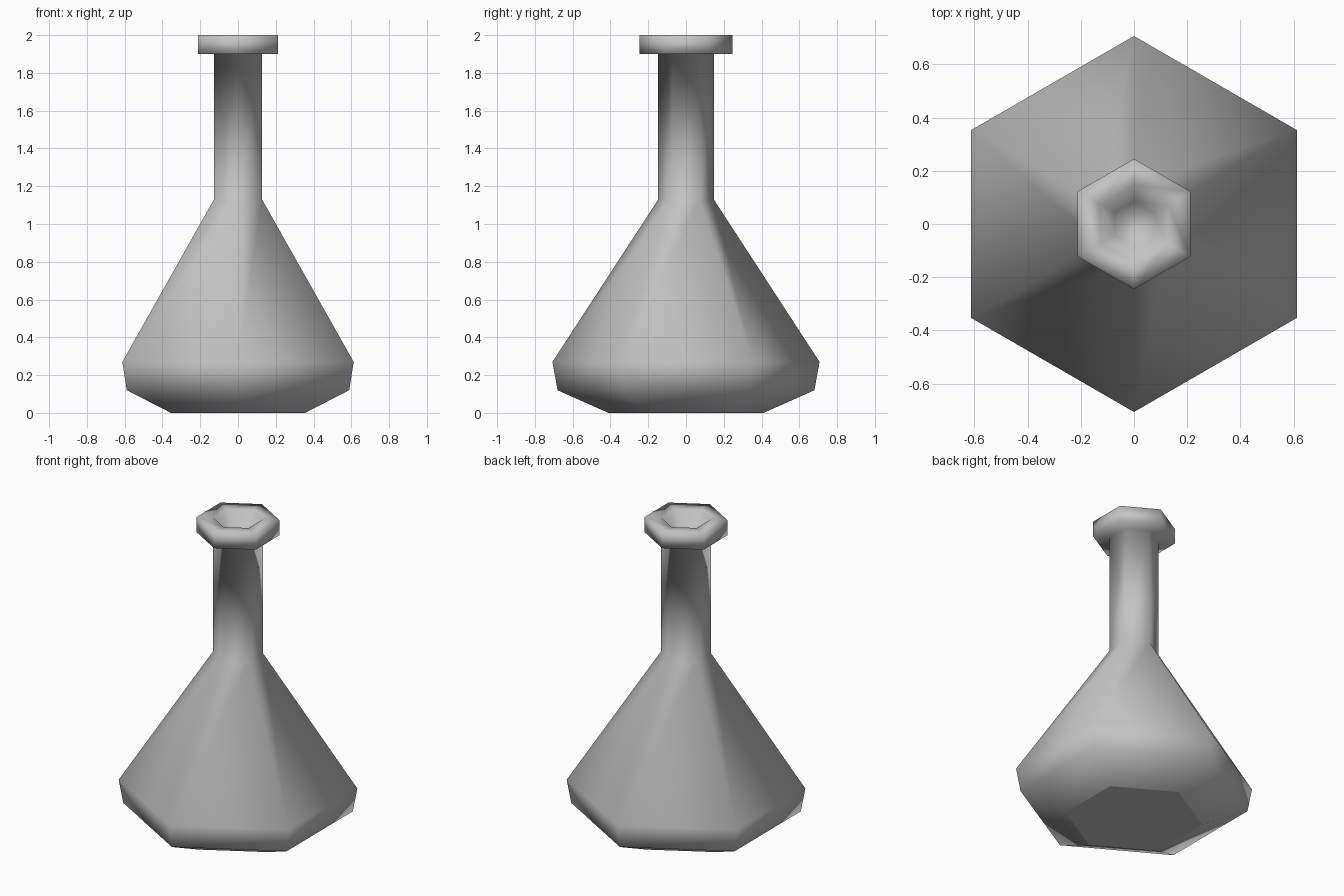
import bpy
import bmesh
from math import cos, sin, pi

if "Cube" in bpy.data.objects:
    bpy.data.objects.remove(bpy.data.objects["Cube"], do_unlink=True)

SIDES = 6


def make_material(name, rgb):
    mat = bpy.data.materials.new(name)
    mat.use_nodes = True
    colour = (*rgb, 1.0)
    mat.diffuse_color = colour
    mat.node_tree.nodes["Principled BSDF"].inputs["Base Color"].default_value = colour
    return mat


def hex_ring(bm, radius, z):
    # Corners point along the y axis
    angles = [pi / 2 + 2 * pi * i / SIDES for i in range(SIDES)]
    return [bm.verts.new((radius * cos(a), radius * sin(a), z)) for a in angles]


def lathe(name, profile, material):
    bm = bmesh.new()
    rings = [hex_ring(bm, r, z) for r, z in profile]
    for low, high in zip(rings, rings[1:]):
        for i in range(SIDES):
            j = (i + 1) % SIDES
            bm.faces.new((low[i], low[j], high[j], high[i])).smooth = True
    # Flat base and the floor inside the mouth
    bm.faces.new(rings[0][::-1]).smooth = False
    bm.faces.new(rings[-1]).smooth = True
    mesh = bpy.data.meshes.new(name)
    bm.to_mesh(mesh)
    bm.free()
    mesh.materials.append(material)
    obj = bpy.data.objects.new(name, mesh)
    bpy.context.collection.objects.link(obj)
    return obj


# Outline (radius, height): base, belly, shoulder, neck, lip, mouth
profile = [
    (0.41, 0.0), (0.68, 0.12), (0.707, 0.27),
    (0.147, 1.13), (0.147, 1.9),
    (0.245, 1.9), (0.245, 2.0),
    (0.147, 2.0), (0.085, 1.83),
]
lathe("flask", profile, make_material("grey glass", (0.55, 0.55, 0.55)))
